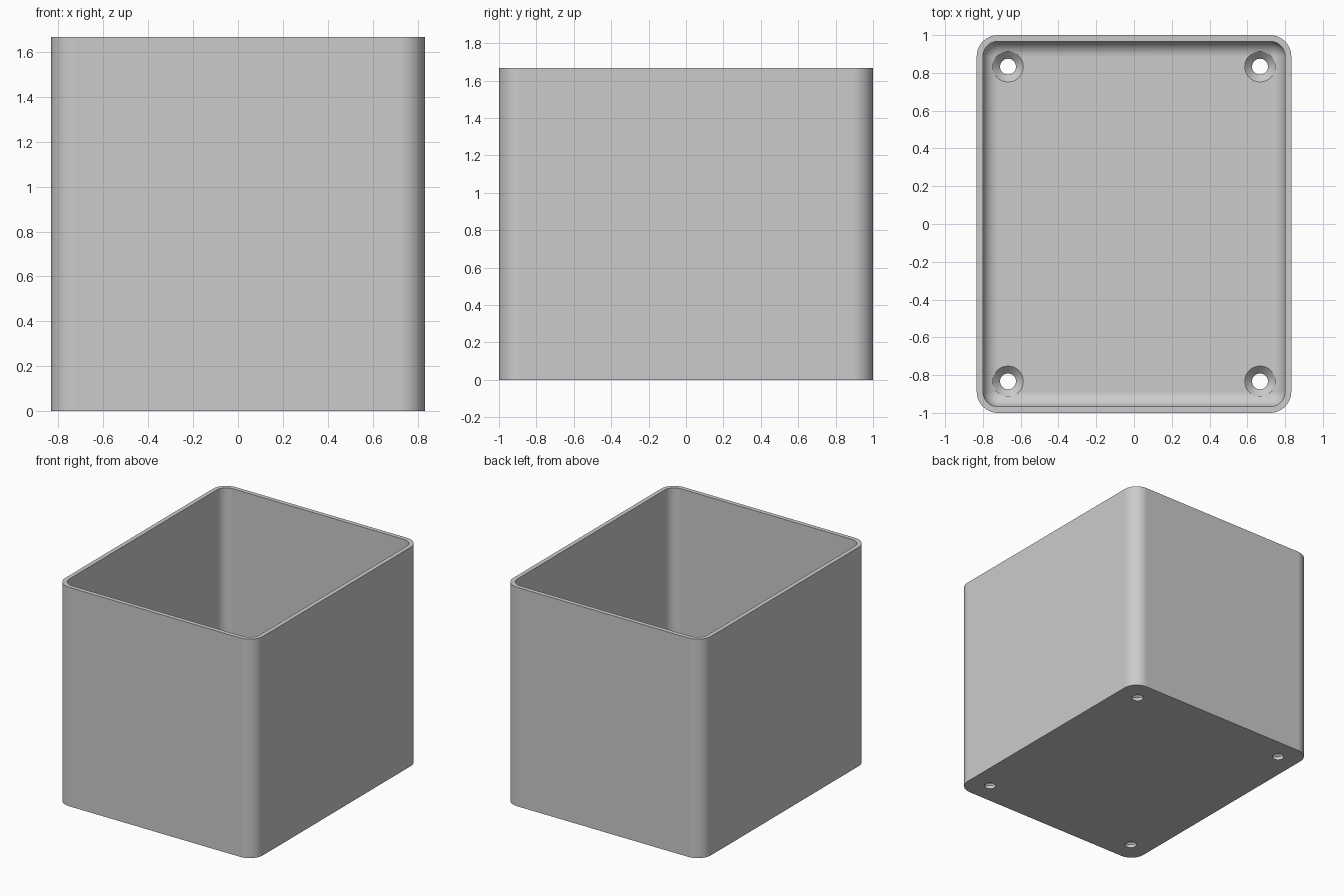
import bpy, bmesh, math

cube = bpy.data.objects.get("Cube")
if cube:
    bpy.data.objects.remove(cube, do_unlink=True)

HALF_X, HALF_Y, HEIGHT = 0.833, 1.0, 1.667
WALL, FLOOR = 0.033, 0.067
OUTER_R = 0.113
INNER_R = OUTER_R - WALL
STEPS = 10

grey = bpy.data.materials.new("plain grey")
grey.use_nodes = True
grey.diffuse_color = (0.6, 0.6, 0.6, 1)
grey.node_tree.nodes["Principled BSDF"].inputs["Base Color"].default_value = (0.6, 0.6, 0.6, 1)


def make_object(name, bm):
    bmesh.ops.recalc_face_normals(bm, faces=bm.faces)
    mesh = bpy.data.meshes.new(name)
    bm.to_mesh(mesh)
    bm.free()
    mesh.materials.append(grey)
    obj = bpy.data.objects.new(name, mesh)
    bpy.context.collection.objects.link(obj)
    return obj


def loft(name, rings):
    """Skin a stack of equal-length point rings and cap both ends."""
    bm = bmesh.new()
    loops = [[bm.verts.new(p) for p in ring] for ring in rings]
    for a, b in zip(loops, loops[1:]):
        for i in range(len(a)):
            j = (i + 1) % len(a)
            bm.faces.new((a[i], a[j], b[j], b[i]))
    bm.faces.new(loops[0])
    bm.faces.new(loops[-1])
    return make_object(name, bm)


def rounded_rect(inset, z):
    r = max(OUTER_R - inset, 0.002)
    cx, cy = HALF_X - inset - r, HALF_Y - inset - r
    points = []
    for q, (sx, sy) in enumerate(((1, 1), (-1, 1), (-1, -1), (1, -1))):
        for s in range(STEPS + 1):
            a = math.pi / 2 * (q + s / STEPS)
            points.append((sx * cx + r * math.cos(a), sy * cy + r * math.sin(a), z))
    return points


def circle(x, y, r, z, n=32):
    return [(x + r * math.cos(2 * math.pi * i / n), y + r * math.sin(2 * math.pi * i / n), z)
            for i in range(n)]


# Open box: outer wall, rim, inner wall, then the rounded inside floor edge
rings = [rounded_rect(0, 0), rounded_rect(0, HEIGHT), rounded_rect(WALL, HEIGHT)]
for s in range(STEPS + 1):
    a = math.pi / 2 * s / STEPS
    rings.append(rounded_rect(WALL + INNER_R * (1 - math.cos(a)),
                              FLOOR + INNER_R * (1 - math.sin(a))))
box = loft("open_box", rings)

# Countersunk screw holes in the four floor corners
for x in (-0.667, 0.667):
    for y in (-0.833, 0.833):
        cutter = loft("hole_cutter", [circle(x, y, r, z) for r, z in (
            (0.042, -0.1), (0.042, 0.025), (0.081, FLOOR - 0.003), (0.081, 0.3))])
        cutter.hide_render = True
        cut = box.modifiers.new("screw_hole", 'BOOLEAN')
        cut.operation = 'DIFFERENCE'
        cut.solver = 'EXACT'
        cut.object = cutter
        bpy.context.view_layer.objects.active = box
        bpy.ops.object.modifier_apply(modifier=cut.name)
        bpy.data.objects.remove(cutter, do_unlink=True)

# Smooth corners with crisp rim and hole edges
bpy.ops.object.select_all(action='DESELECT')
box.select_set(True)
bpy.context.view_layer.objects.active = box
bpy.ops.object.shade_smooth_by_angle(angle=math.radians(30))
weighted = box.modifiers.new("weighted_normals", 'WEIGHTED_NORMAL')
weighted.keep_sharp = True
